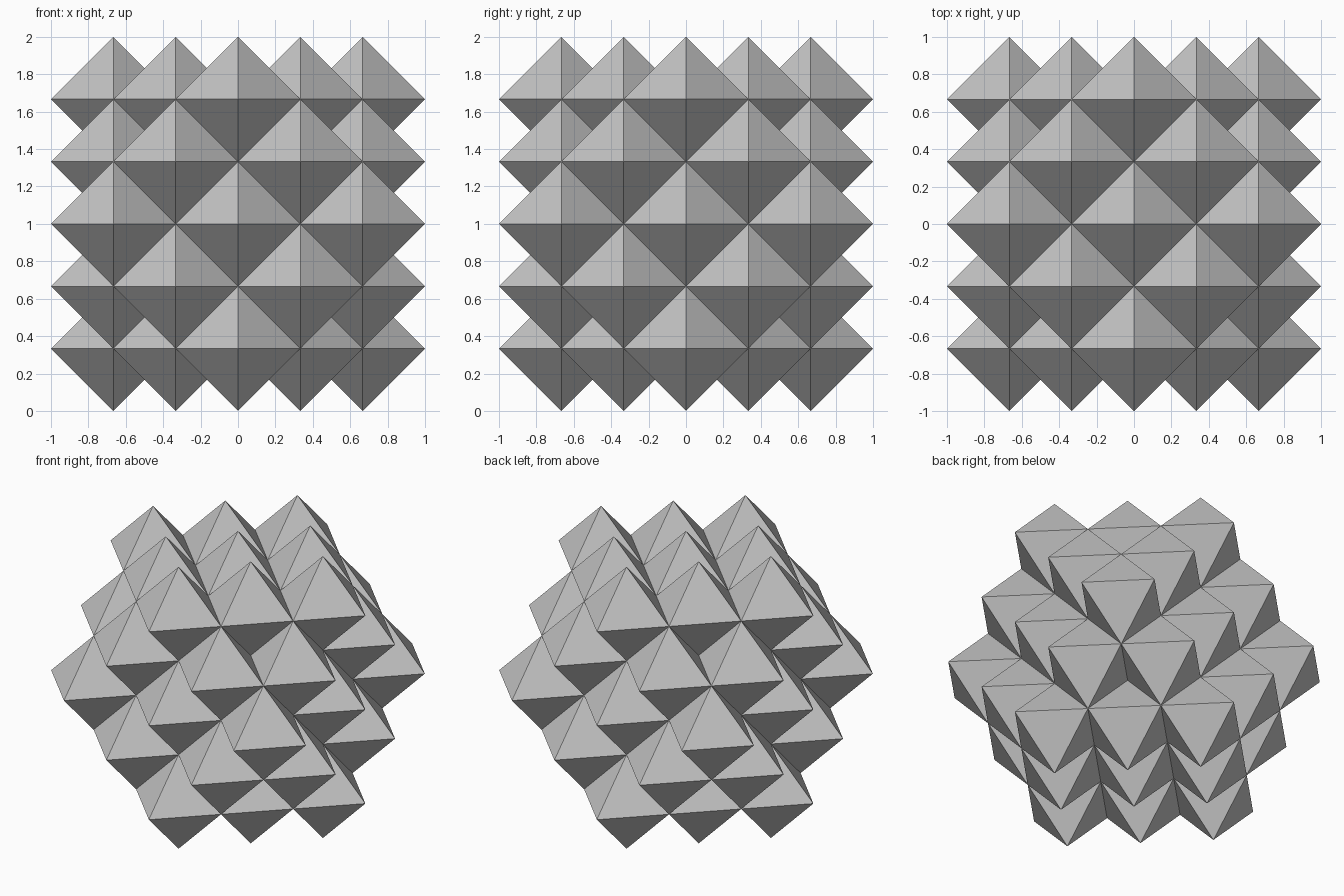
import bpy
import bmesh
from itertools import product
from mathutils import Vector

R = 1 / 3  # octahedron radius, also the lattice step
REACH = 2  # lattice steps from the centre to each outer layer

default_cube = bpy.data.objects.get("Cube")
if default_cube:
    bpy.data.objects.remove(default_cube, do_unlink=True)

# Plain grey for the whole cluster
GREY = (0.55, 0.55, 0.55, 1)
grey = bpy.data.materials.new("plain_grey")
grey.use_nodes = True
grey.diffuse_color = GREY
grey.node_tree.nodes["Principled BSDF"].inputs["Base Color"].default_value = GREY

# One octahedron, shared by every cell
bm = bmesh.new()
for axis in range(3):
    for sign in (-1, 1):
        tip = Vector()
        tip[axis] = sign * R
        bm.verts.new(tip)
bmesh.ops.convex_hull(bm, input=bm.verts[:])
bmesh.ops.recalc_face_normals(bm, faces=bm.faces[:])
octahedron = bpy.data.meshes.new("octahedron")
bm.to_mesh(octahedron)
bm.free()
octahedron.materials.append(grey)

# Stack edge to edge on alternate lattice points, filling a cuboctahedron
for cell in product(range(-REACH, REACH + 1), repeat=3):
    if sum(cell) % 2 == 0 and sum(map(abs, cell)) <= 2 * REACH:
        block = bpy.data.objects.new("octahedron_cell", octahedron)
        block.location = Vector(cell) * R + Vector((0, 0, 1))
        bpy.context.collection.objects.link(block)
